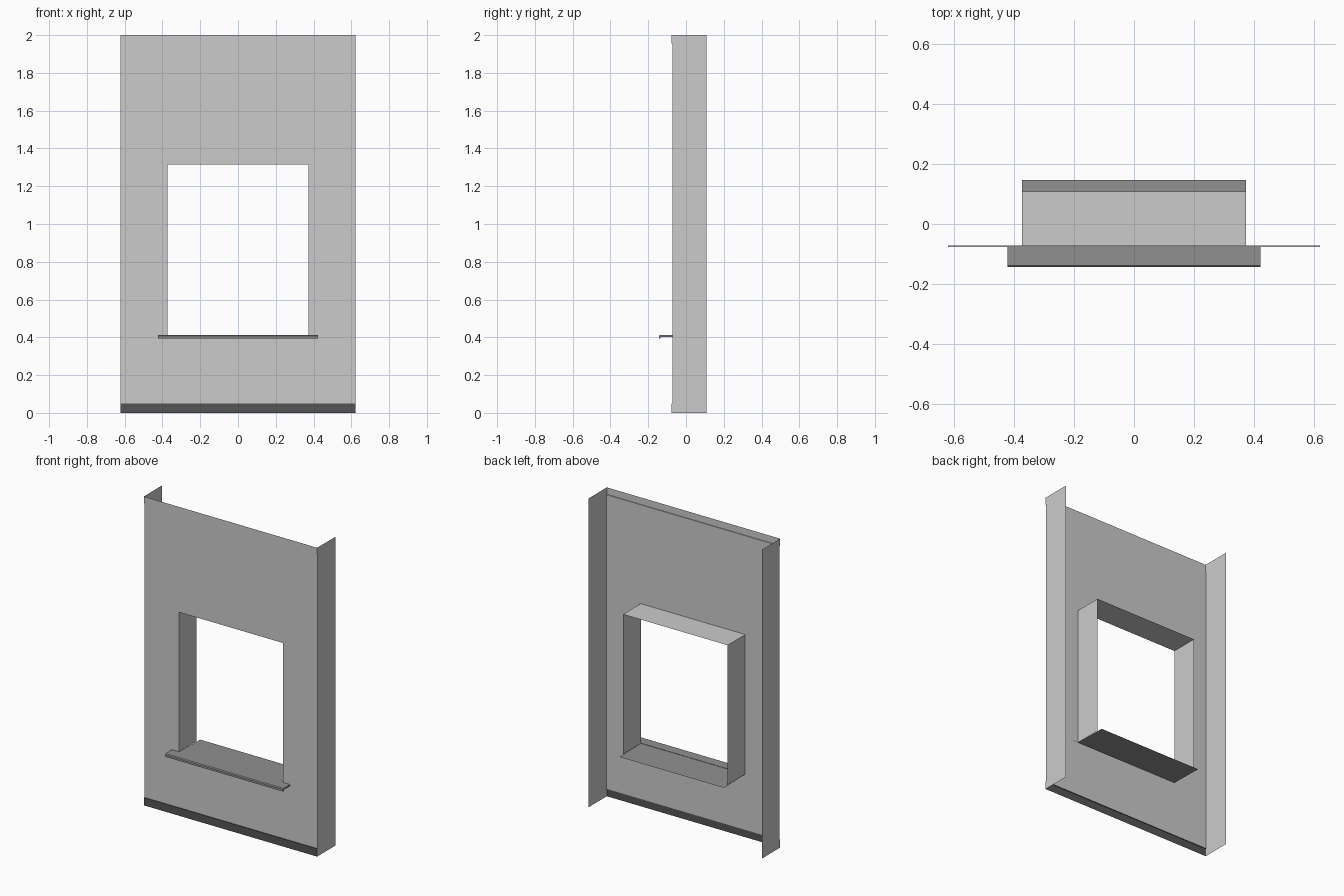
import bpy

if "Cube" in bpy.data.objects:
    bpy.data.objects.remove(bpy.data.objects["Cube"])

W, OX = 0.621, 0.374            # half widths: panel, opening
Z0, Z1 = 0.41, 1.315            # opening bottom and top
BASE, CAP, TOP = 0.05, 1.955, 2.0
YF, YS, YB = -0.072, -0.077, 0.109   # wall face, strip face, return depth


def grey(name, v):
    m = bpy.data.materials.new(name)
    m.diffuse_color = (v, v, v, 1)
    m.use_nodes = True
    m.node_tree.nodes["Principled BSDF"].inputs["Base Color"].default_value = m.diffuse_color
    return m


def mesh(name, verts, faces, mat=None):
    me = bpy.data.meshes.new(name)
    me.from_pydata(verts, [], faces)
    me.update()
    ob = bpy.data.objects.new(name, me)
    bpy.context.collection.objects.link(ob)
    if mat:
        me.materials.append(mat)
    return ob


def sweep(name, profile, hw, mat=None, closed=False):
    """Sweep a (y, z) profile along x from -hw to hw."""
    n = len(profile)
    verts = [(x, y, z) for x in (-hw, hw) for y, z in profile]
    faces = [(i, (i + 1) % n, n + (i + 1) % n, n + i)
             for i in range(n if closed else n - 1)]
    if closed:
        faces += [tuple(reversed(range(n))), tuple(range(n, 2 * n))]
    return mesh(name, verts, faces, mat)


cap_mat = grey("cap_grey", 0.55)
sill_mat = grey("sill_grey", 0.28)
base_mat = grey("base_dark", 0.09)

# Front wall: 3 x 3 grid without the middle cell
xs, zs = (-W, -OX, OX, W), (BASE, Z0, Z1, CAP)
mesh("wall_panel", [(x, YF, z) for z in zs for x in xs],
     [(4 * r + c, 4 * r + c + 1, 4 * r + c + 5, 4 * r + c + 4)
      for r in range(3) for c in range(3) if (r, c) != (1, 1)])

# Projecting strips at the bottom and top
sweep("base_strip", [(YS, 0), (YS, BASE), (YF, BASE)], W, base_mat)
sweep("top_strip", [(YF, CAP), (YS, CAP), (YS, TOP)], W, cap_mat)

# Side returns following the wall profile, and window jambs
side = [(YB, 0), (YS, 0), (YS, BASE), (YF, BASE),
        (YF, CAP), (YS, CAP), (YS, TOP), (YB, TOP)]
jamb = [(YB, Z0), (YF, Z0), (YF, Z1), (YB, Z1)]
for label, s in (("left", -1), ("right", 1)):
    for part, outline, x in (("side_return", side, W), ("window_jamb", jamb, OX)):
        order = outline if s < 0 else outline[::-1]
        if part == "window_jamb":
            order = order[::-1]
        mesh(f"{label}_{part}", [(s * x, y, z) for y, z in order],
             [tuple(range(len(order)))])

# Window head
sweep("window_head", [(YF, Z1), (YB, Z1)], OX)

# Sill: inner board running past the jambs, and a wider outer nose with a drip lip
sweep("sill_board", [(YF, Z0), (0.147, Z0 - 0.004)], OX, sill_mat)
sweep("sill_nose", [(YF, 0.402), (YF, 0.412), (-0.138, 0.412), (-0.144, 0.407),
                    (-0.144, 0.394), (-0.136, 0.394), (-0.134, 0.402)],
      0.423, sill_mat, closed=True)
